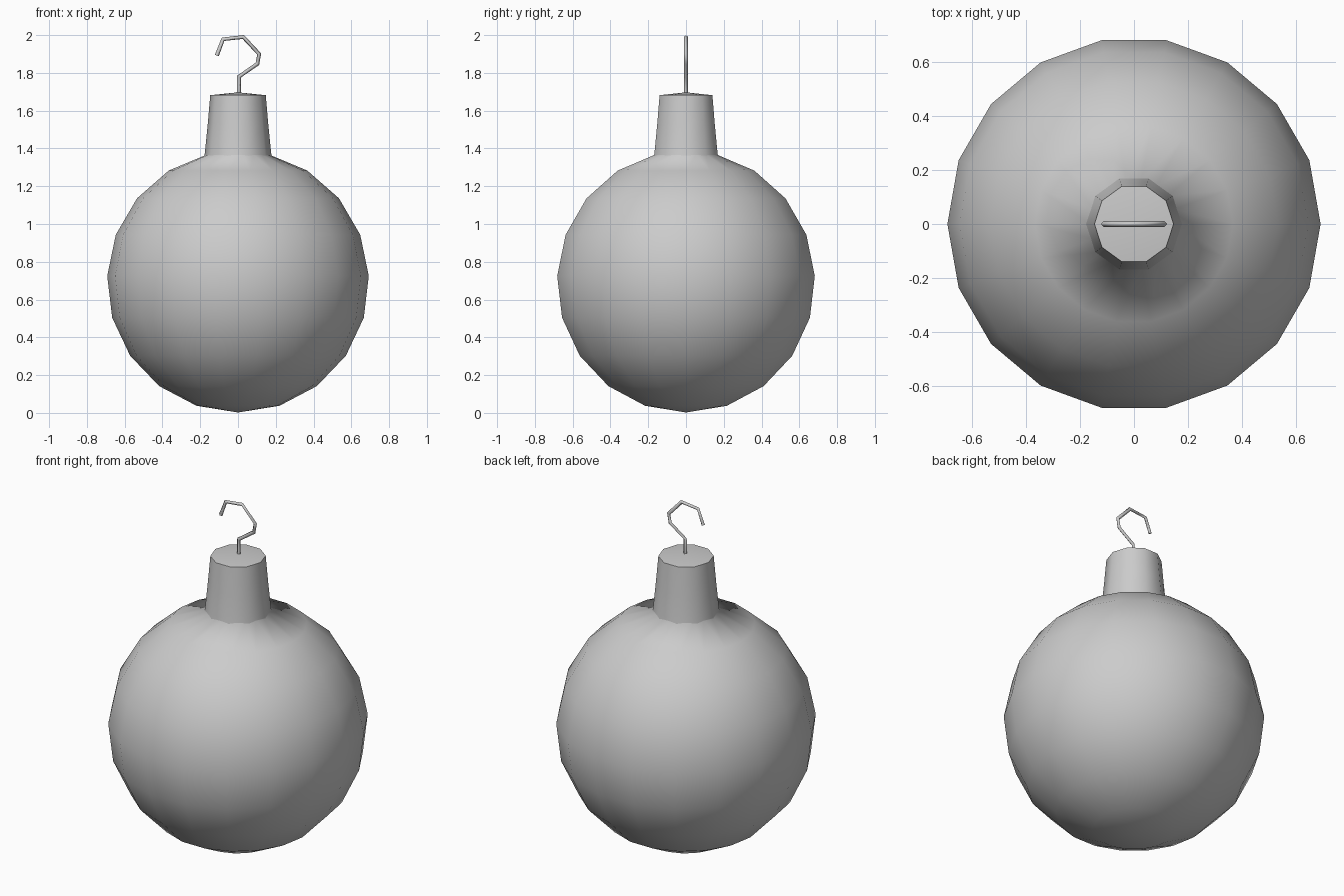
import bpy, bmesh
from math import sin, cos, pi, radians

if "Cube" in bpy.data.objects:
    bpy.data.objects.remove(bpy.data.objects["Cube"])


def finish(name, bm):
    bmesh.ops.recalc_face_normals(bm, faces=bm.faces)
    for f in bm.faces:
        f.smooth = True
    mesh = bpy.data.meshes.new(name)
    bm.to_mesh(mesh)
    bm.free()
    obj = bpy.data.objects.new(name, mesh)
    bpy.context.collection.objects.link(obj)
    return obj


def lathe(name, profile, sides):
    """Revolve (radius, z) points around z; zero radius makes a pole."""
    bm = bmesh.new()
    rings = []
    for r, z in profile:
        n = sides if r > 0 else 1
        rings.append([bm.verts.new((r * cos(2 * pi * i / sides),
                                    r * sin(2 * pi * i / sides), z)) for i in range(n)])
    for a, b in zip(rings, rings[1:]):
        for i in range(sides):
            j = (i + 1) % sides
            quad = [a[i % len(a)], a[j % len(a)], b[j % len(b)], b[i % len(b)]]
            bm.faces.new(list(dict.fromkeys(quad)))
    return finish(name, bm)


# Round bauble, open where the neck meets it
R, CZ = 0.693, 0.695
angles = [radians(18.5 * k) for k in range(10)]
ball = [(R * sin(a), CZ - R * cos(a)) for a in angles]
lathe("bauble", ball + [(0.165, 1.375)], 18)

# Tapered neck with a slightly domed cap
neck = lathe("neck", [(0.18, 1.345), (0.175, 1.38), (0.16, 1.53),
                      (0.147, 1.682), (0.0, 1.697)], 10)
bpy.context.view_layer.objects.active = neck
neck.select_set(True)
bpy.ops.object.shade_smooth_by_angle(angle=radians(50))

# Bent wire hook
path = [(0.004, 1.68), (0.005, 1.78), (0.103, 1.848), (0.112, 1.90),
        (0.028, 1.99), (-0.079, 1.978), (-0.112, 1.892)]
curve = bpy.data.curves.new("hook_path", "CURVE")
curve.dimensions = "3D"
curve.bevel_depth = 0.011
curve.bevel_resolution = 0
curve.use_fill_caps = True
spline = curve.splines.new("POLY")
spline.points.add(len(path) - 1)
for p, (x, z) in zip(spline.points, path):
    p.co = (x, 0, z, 1)
hook = bpy.data.objects.new("hook", curve)
bpy.context.collection.objects.link(hook)
